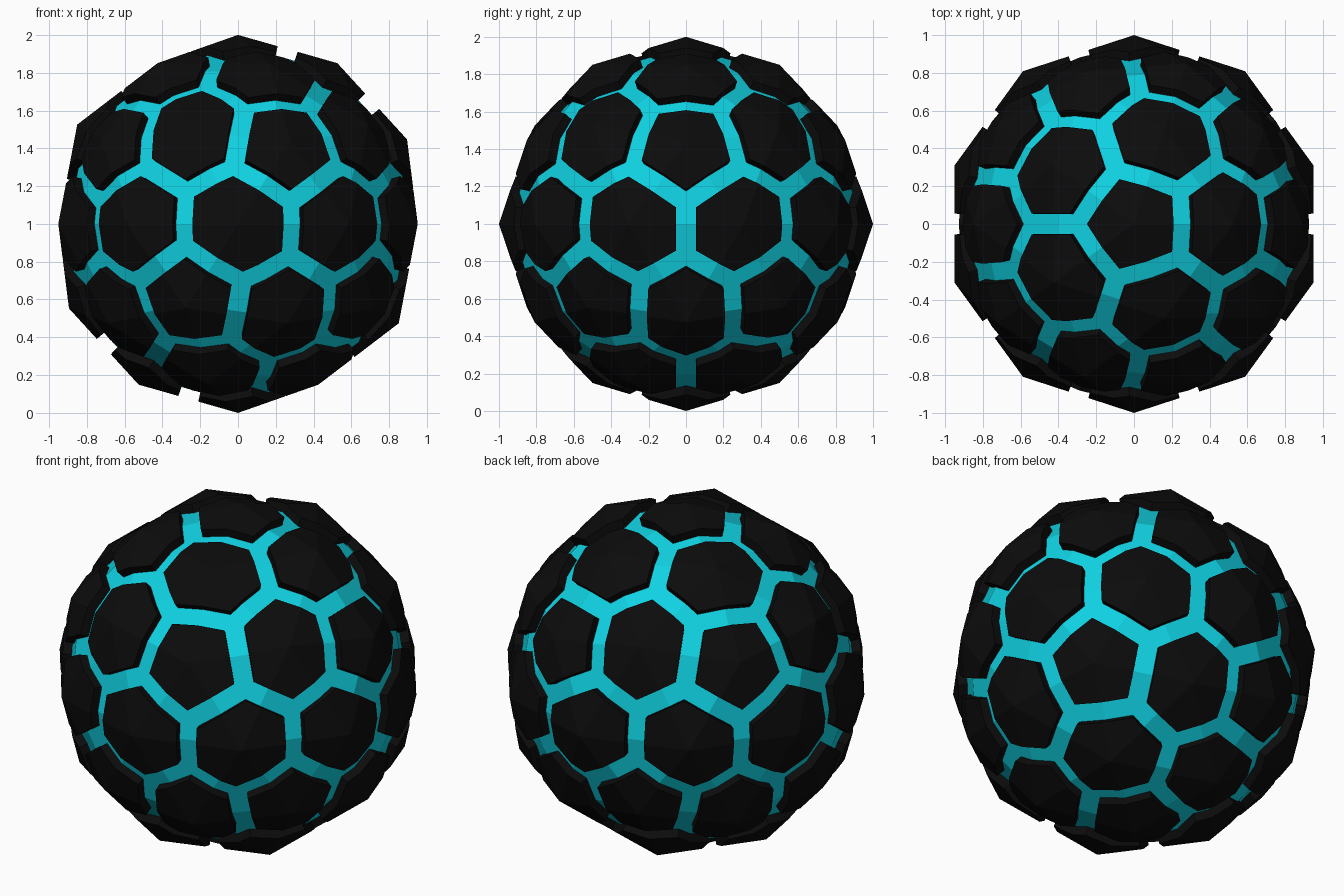
import bpy, bmesh
from mathutils import Vector

if "Cube" in bpy.data.objects:
    bpy.data.objects.remove(bpy.data.objects["Cube"])

CENTRE = Vector((0, 0, 1))
HALF_GAP = 0.055      # half the groove width
CORE_R = 0.948        # radius of the recessed core
WALL = 0.935          # panel walls run down to this fraction of the radius


def material(name, colour):
    m = bpy.data.materials.new(name)
    m.diffuse_color = (*colour, 1)
    m.use_nodes = True
    m.node_tree.nodes["Principled BSDF"].inputs["Base Color"].default_value = m.diffuse_color
    return m


def make_object(name, bm, mat):
    bmesh.ops.translate(bm, verts=bm.verts[:], vec=CENTRE)
    me = bpy.data.meshes.new(name)
    bm.to_mesh(me)
    bm.free()
    me.materials.append(mat)
    ob = bpy.data.objects.new(name, me)
    bpy.context.collection.objects.link(ob)
    return ob


def icosphere(radius):
    bm = bmesh.new()
    bmesh.ops.create_icosphere(bm, subdivisions=2, radius=radius)
    return bm


cyan = material("cyan", (0.005, 0.64, 0.76))
black = material("black", (0.0035, 0.0035, 0.0035))

# Recessed core that shows in the grooves
make_object("groove_core", icosphere(CORE_R), cyan)

# Raised panels: the faces around each sphere vertex, trimmed back from its neighbours
base = icosphere(1.0)
panels = bmesh.new()
for v in base.verts:
    p = bmesh.new()
    for f in v.link_faces:
        p.faces.new([p.verts.new(w.co) for w in f.verts])
    bmesh.ops.remove_doubles(p, verts=p.verts[:], dist=1e-4)
    for e in v.link_edges:
        n = e.other_vert(v).co
        d = (n - v.co).normalized()
        bmesh.ops.bisect_plane(p, geom=p.verts[:] + p.edges[:] + p.faces[:],
                               plane_co=(v.co + n) / 2 - d * HALF_GAP,
                               plane_no=d, clear_outer=True)
    # Panel side walls
    rim = [e for e in p.edges if e.is_boundary]
    out = bmesh.ops.extrude_edge_only(p, edges=rim)
    for g in out["geom"]:
        if isinstance(g, bmesh.types.BMVert):
            g.co *= WALL
    bmesh.ops.recalc_face_normals(p, faces=p.faces[:])
    top = max(p.faces, key=lambda f: f.normal.dot(v.co) ** 2)
    if top.normal.dot(v.co) < 0:
        bmesh.ops.reverse_faces(p, faces=p.faces[:])
    tmp = bpy.data.meshes.new("tmp")
    p.to_mesh(tmp)
    p.free()
    panels.from_mesh(tmp)
    bpy.data.meshes.remove(tmp)
base.free()
make_object("raised_panels", panels, black)
